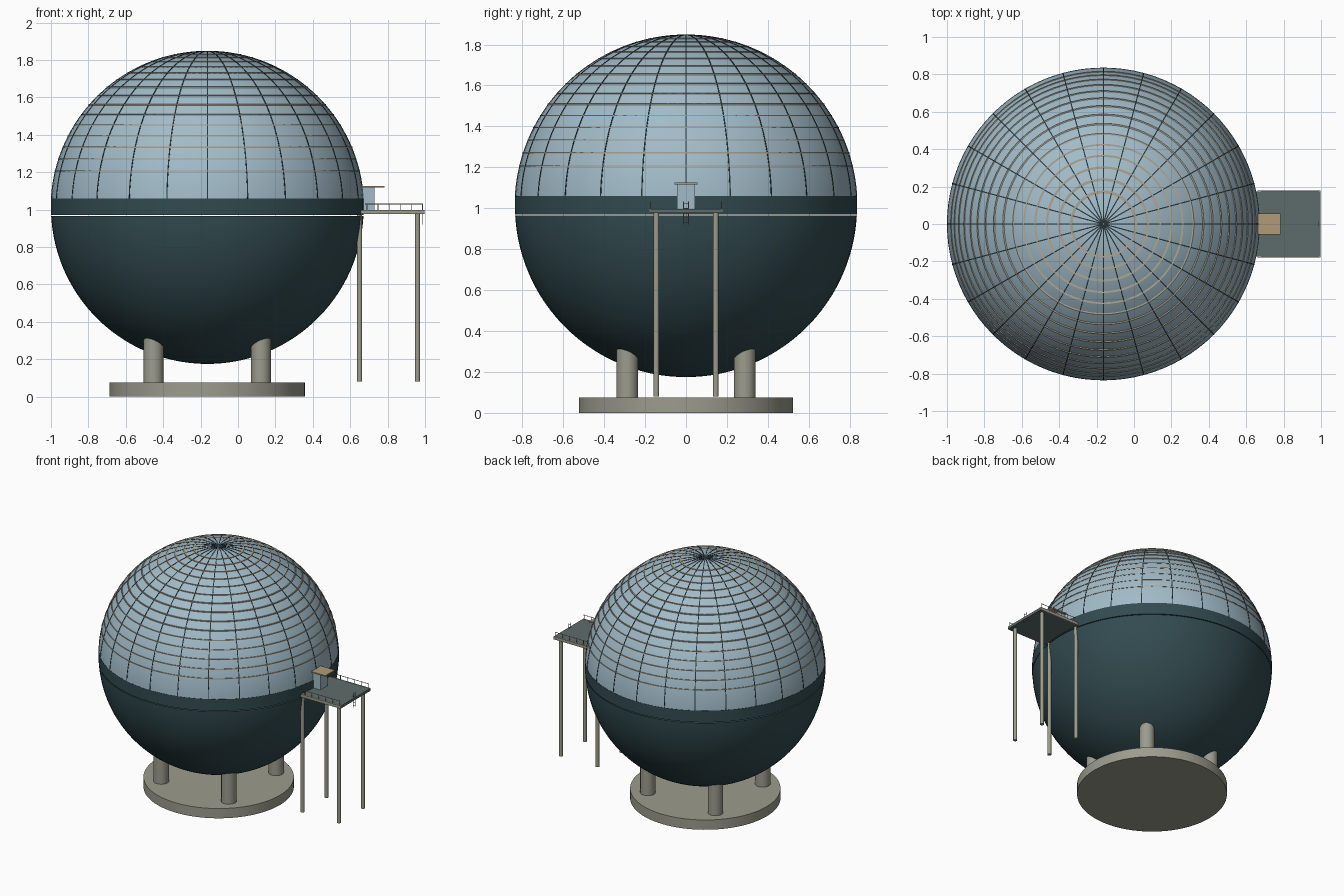
import bpy, bmesh, math
from mathutils import Vector, Matrix

if "Cube" in bpy.data.objects:
    bpy.data.objects.remove(bpy.data.objects["Cube"])

CX, CZ, R = -0.164, 1.011, 0.836


def mat(name, rgb):
    m = bpy.data.materials.new(name)
    m.diffuse_color = (*rgb, 1)
    m.use_nodes = True
    m.node_tree.nodes["Principled BSDF"].inputs["Base Color"].default_value = m.diffuse_color
    return m


GLASS = mat("dome_blue", (0.36, 0.50, 0.58))
HULL = mat("hull_teal", (0.032, 0.07, 0.08))
STONE = mat("concrete", (0.33, 0.33, 0.27))
DECK = mat("deck_grey", (0.11, 0.15, 0.145))
DARK = mat("rib_dark", (0.02, 0.035, 0.04))
TAN = mat("tan", (0.45, 0.33, 0.18))
LOUVRE = mat("louvre", (0.42, 0.38, 0.30))


def finish(name, bm, material, smooth=True):
    bmesh.ops.recalc_face_normals(bm, faces=bm.faces)
    me = bpy.data.meshes.new(name)
    bm.to_mesh(me)
    bm.free()
    me.materials.append(material)
    ob = bpy.data.objects.new(name, me)
    bpy.context.collection.objects.link(ob)
    if smooth:
        bpy.context.view_layer.objects.active = ob
        ob.select_set(True)
        bpy.ops.object.shade_smooth_by_angle(angle=math.radians(30))
        ob.select_set(False)
    return ob


def revolve(name, profile, material, steps=96):
    """Spin an (r, z) profile around the sphere's vertical axis."""
    bm = bmesh.new()
    vs = [bm.verts.new((CX + r, 0, z)) for r, z in profile]
    es = [bm.edges.new(p) for p in zip(vs, vs[1:])]
    bmesh.ops.spin(bm, geom=vs + es, cent=(CX, 0, 0), axis=(0, 0, 1),
                   angle=math.tau, steps=steps)
    bmesh.ops.remove_doubles(bm, verts=bm.verts, dist=1e-5)
    return finish(name, bm, material)


def arc(a0, a1, n):
    """Points on the sphere's profile between two latitudes in degrees."""
    out = []
    for i in range(n + 1):
        a = math.radians(a0 + (a1 - a0) * i / n)
        out.append((R * max(math.cos(a), 0), CZ + R * math.sin(a)))
    return out


def box(name, lo, hi, material):
    bm = bmesh.new()
    size = Vector(hi) - Vector(lo)
    bmesh.ops.create_cube(bm, size=1, matrix=Matrix.Translation((Vector(lo) + Vector(hi)) / 2)
                          @ Matrix.Diagonal((*size, 1)))
    return finish(name, bm, material, False)


def rod(name, a, b, r, material, seg=24):
    a, b = Vector(a), Vector(b)
    bm = bmesh.new()
    m = Matrix.Translation((a + b) / 2) @ (b - a).to_track_quat('Z', 'Y').to_matrix().to_4x4()
    bmesh.ops.create_cone(bm, cap_ends=True, segments=seg, radius1=r, radius2=r,
                          depth=(b - a).length, matrix=m)
    return finish(name, bm, material)


# Sphere: lower hull, equator band, upper dome
lat = math.degrees(math.asin(0.046 / R))
revolve("lower_hull", arc(-90, -lat, 40), HULL)
zb, zt = CZ - 0.041, CZ + 0.048
revolve("equator_band", [(R - 0.01, zb), (R, zb), (R, zt), (R - 0.01, zt)], HULL)
revolve("upper_dome", arc(lat, 90, 40), GLASS)

# Dome meridian ribs: slim arched strips, one every 15 degrees
for k in range(24):
    bm = bmesh.new()
    rot = Matrix.Translation((CX, 0, CZ)) @ Matrix.Rotation(math.radians(15 * k), 4, 'Z')
    prev = None
    for r, z in arc(lat, 89.8, 32):
        d = Vector((r, 0, z - CZ)).normalized()
        ring = [bm.verts.new(rot @ (d * q + Vector((0, y, 0))))
                for q, y in ((R - 0.004, -0.003), (R + 0.002, -0.003),
                             (R + 0.002, 0.003), (R - 0.004, 0.003))]
        if prev:
            for i in range(4):
                bm.faces.new((prev[i], prev[i - 1], ring[i - 1], ring[i]))
        prev = ring
    finish("dome_rib", bm, DARK)

# Horizontal louvre rings
for i in range(15):
    a = math.radians(13.5 + 4.6 * i)
    r, z = R * math.cos(a), CZ + R * math.sin(a)
    o, h = 0.004, 0.003
    revolve("louvre_ring", [(r - 0.012, z - h), (r + o, z - h), (r + o, z + h),
                            (r - 0.012, z + h), (r - 0.012, z - h)], LOUVRE, 72)

# Base disc and four pillars
rod("base_disc", (CX, 0, 0), (CX, 0, 0.075), 0.523, STONE, 96)
for sx in (-1, 1):
    for sy in (-1, 1):
        x, y = CX + sx * 0.287, sy * 0.287
        rod("pillar", (x, y, 0.07), (x, y, 0.34), 0.053, STONE, 32)

# Access platform with four legs
box("platform_deck", (0.655, -0.175, 0.977), (0.998, 0.175, 0.997), DECK)
for y in (-0.176, 0.176):
    box("deck_edge_beam", (0.66, y - 0.004, 0.976), (0.998, y + 0.004, 0.998), STONE)
for x in (0.65, 0.96):
    for y in (-0.145, 0.145):
        rod("platform_leg", (x, y, 0.08), (x, y, 0.98), 0.014, STONE)

# Railings along both sides
for y in (-0.173, 0.173):
    for i in range(6):
        x = 0.69 + 0.059 * i
        rod("rail_post", (x, y, 0.995), (x, y, 1.033), 0.002, STONE, 8)
    rod("hand_rail", (0.68, y, 1.03), (0.99, y, 1.03), 0.002, STONE, 8)

# Ladder hung on the outer end
for y in (-0.012, 0.012):
    rod("ladder_side", (0.988, y, 0.92), (0.988, y, 1.033), 0.002, STONE, 8)
for i in range(5):
    z = 0.93 + 0.023 * i
    rod("ladder_rung", (0.988, -0.012, z), (0.988, 0.012, z), 0.0015, STONE, 8)

# Entrance cabin with tan canopy
box("entrance_cabin", (0.62, -0.044, 0.995), (0.73, 0.044, 1.117), GLASS)
box("entrance_canopy", (0.64, -0.057, 1.117), (0.782, 0.057, 1.126), TAN)
